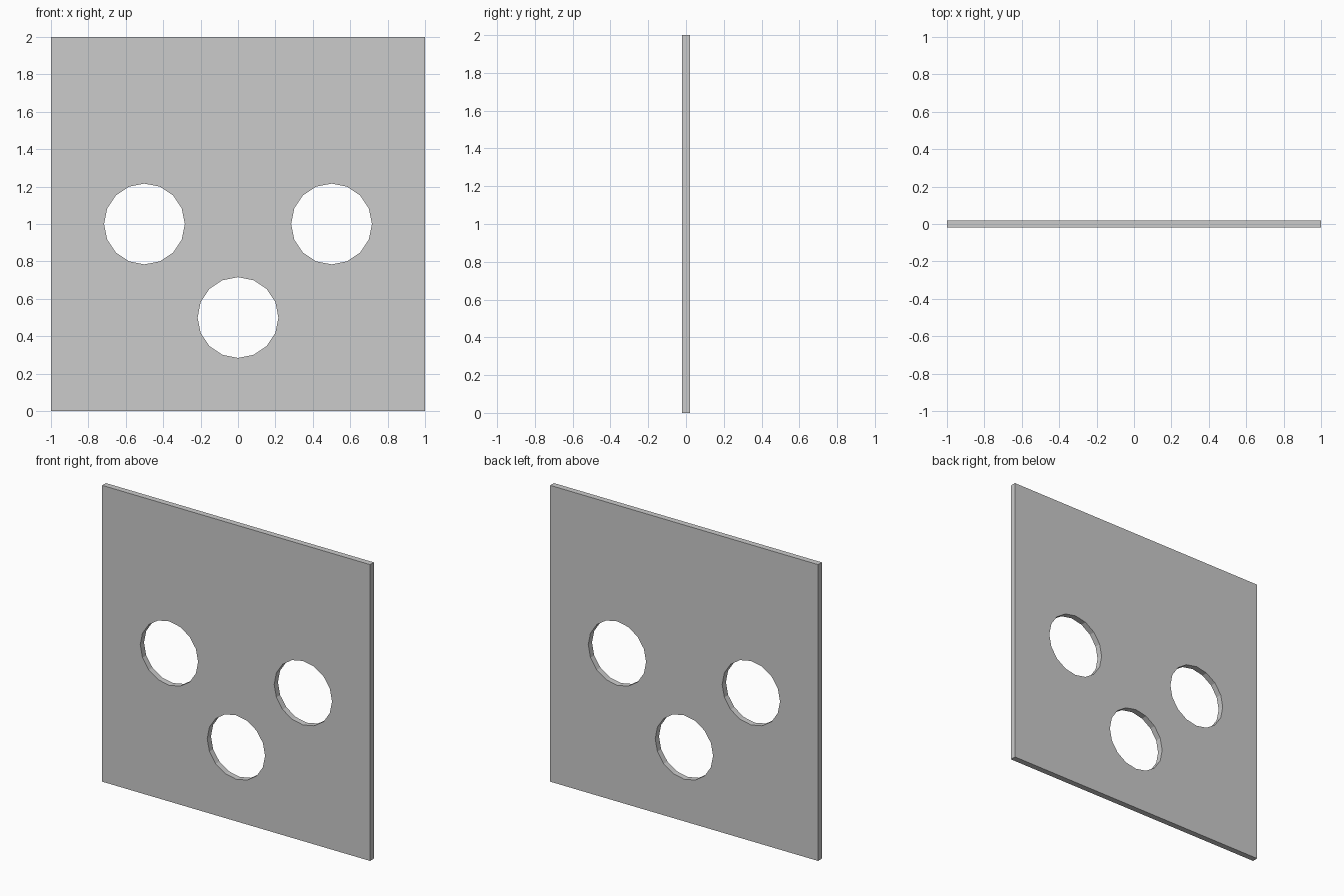
import bpy
import math

if "Cube" in bpy.data.objects:
    bpy.data.objects.remove(bpy.data.objects["Cube"])

THICKNESS = 0.04
HOLE_RADIUS = 0.216
HOLES = [(-0.5, 1.0), (0.5, 1.0), (0.0, 0.5)]  # x, z centres

# Square upright panel
bpy.ops.mesh.primitive_cube_add(size=1, location=(0, 0, 1))
panel = bpy.context.object
panel.name = "panel"
panel.scale = (2, THICKNESS, 2)
bpy.ops.object.transform_apply(location=True, rotation=True, scale=True)


def cut_hole(x, z):
    """Cut a 16-sided hole straight through the panel."""
    bpy.ops.mesh.primitive_cylinder_add(
        vertices=16, radius=HOLE_RADIUS, depth=THICKNESS * 4,
        location=(x, 0, z), rotation=(math.pi / 2, 0, 0))
    cutter = bpy.context.object
    cutter.name = "hole_cutter"
    cutter.hide_render = True
    mod = panel.modifiers.new("hole", 'BOOLEAN')
    mod.operation = 'DIFFERENCE'
    mod.solver = 'EXACT'
    mod.object = cutter
    bpy.context.view_layer.objects.active = panel
    bpy.ops.object.modifier_apply(modifier=mod.name)
    bpy.data.objects.remove(cutter, do_unlink=True)


# Three round holes
for x, z in HOLES:
    cut_hole(x, z)
